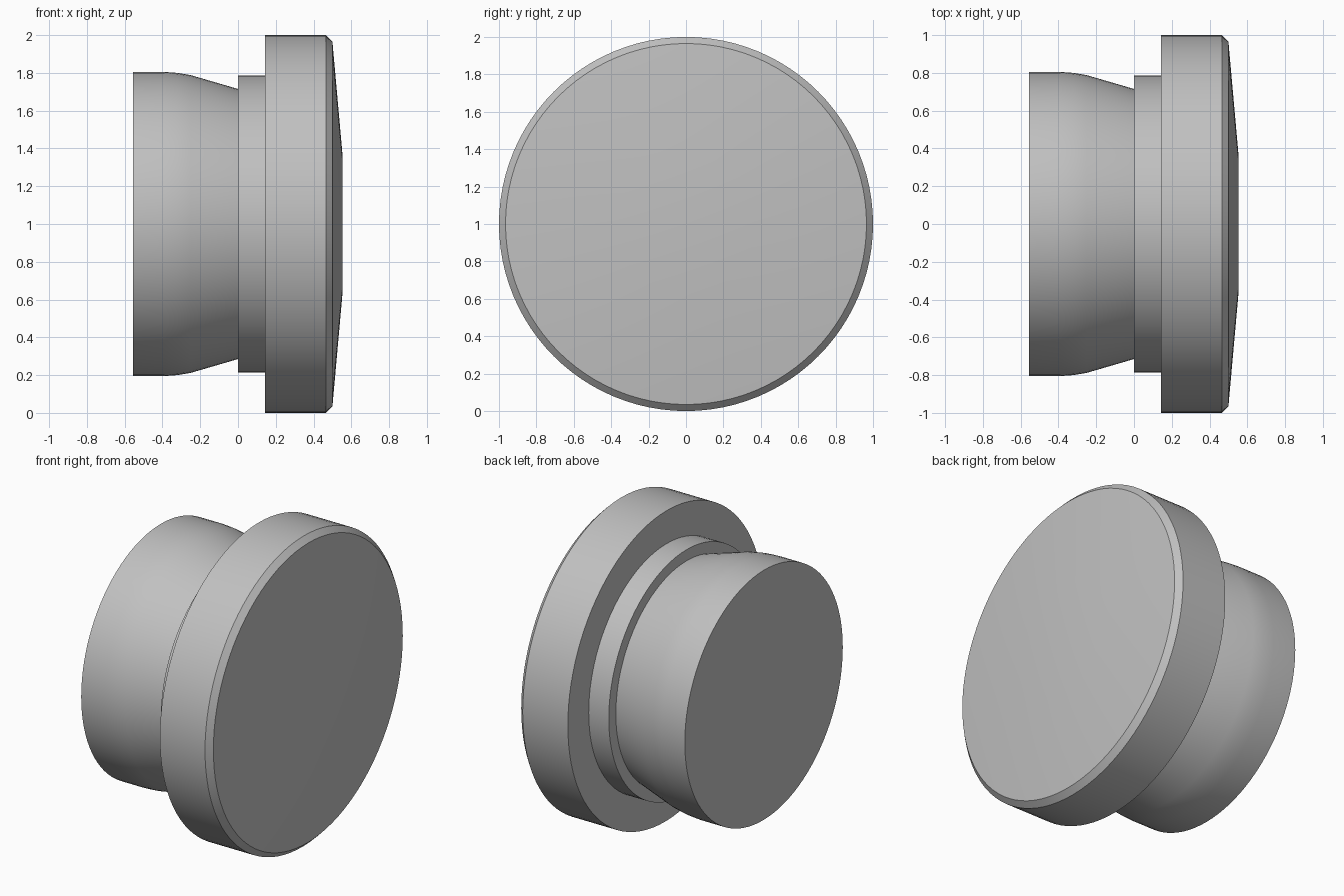
import bpy
import bmesh
from math import cos, sin, pi, radians

cube = bpy.data.objects.get("Cube")
if cube:
    bpy.data.objects.remove(cube, do_unlink=True)

SIDES = 96
AXIS_HEIGHT = 1.0

# One plain grey for the whole plug
grey = bpy.data.materials.new("plain_grey")
grey.use_nodes = True
colour = (0.53, 0.53, 0.53, 1)
grey.diffuse_color = colour
grey.node_tree.nodes["Principled BSDF"].inputs["Base Color"].default_value = colour


def lathe(name, profile, cap_start=False, cap_end=False):
    """Turn a list of (x, radius) points around the horizontal x axis."""
    bm = bmesh.new()
    rings = []
    for x, r in profile:
        angles = [2 * pi * k / SIDES for k in range(SIDES)]
        rings.append([bm.verts.new((x, r * cos(a), AXIS_HEIGHT + r * sin(a)))
                      for a in angles])
    for a, b in zip(rings, rings[1:]):
        for k in range(SIDES):
            n = (k + 1) % SIDES
            bm.faces.new((a[k], a[n], b[n], b[k]))
    if cap_start:
        bm.faces.new(rings[0][::-1])
    if cap_end:
        bm.faces.new(rings[-1])
    mesh = bpy.data.meshes.new(name)
    bm.to_mesh(mesh)
    bm.free()
    mesh.materials.append(grey)
    obj = bpy.data.objects.new(name, mesh)
    bpy.context.collection.objects.link(obj)
    bpy.ops.object.select_all(action="DESELECT")
    obj.select_set(True)
    bpy.context.view_layer.objects.active = obj
    bpy.ops.object.shade_smooth_by_angle(angle=radians(25))
    return obj


# Stem that narrows towards the collar
lathe("stem", [(-0.555, 0.805), (-0.39, 0.805), (-0.32, 0.80),
               (-0.25, 0.788), (0, 0.715)], cap_start=True)

# Short collar with its step up from the stem
lathe("collar", [(0, 0.715), (0, 0.787), (0.143, 0.787)])

# Wide head with a chamfered rim and shallow domed face
lathe("head", [(0.143, 0.787), (0.143, 1), (0.465, 1), (0.50, 0.965),
               (0.553, 0.37)], cap_end=True)
